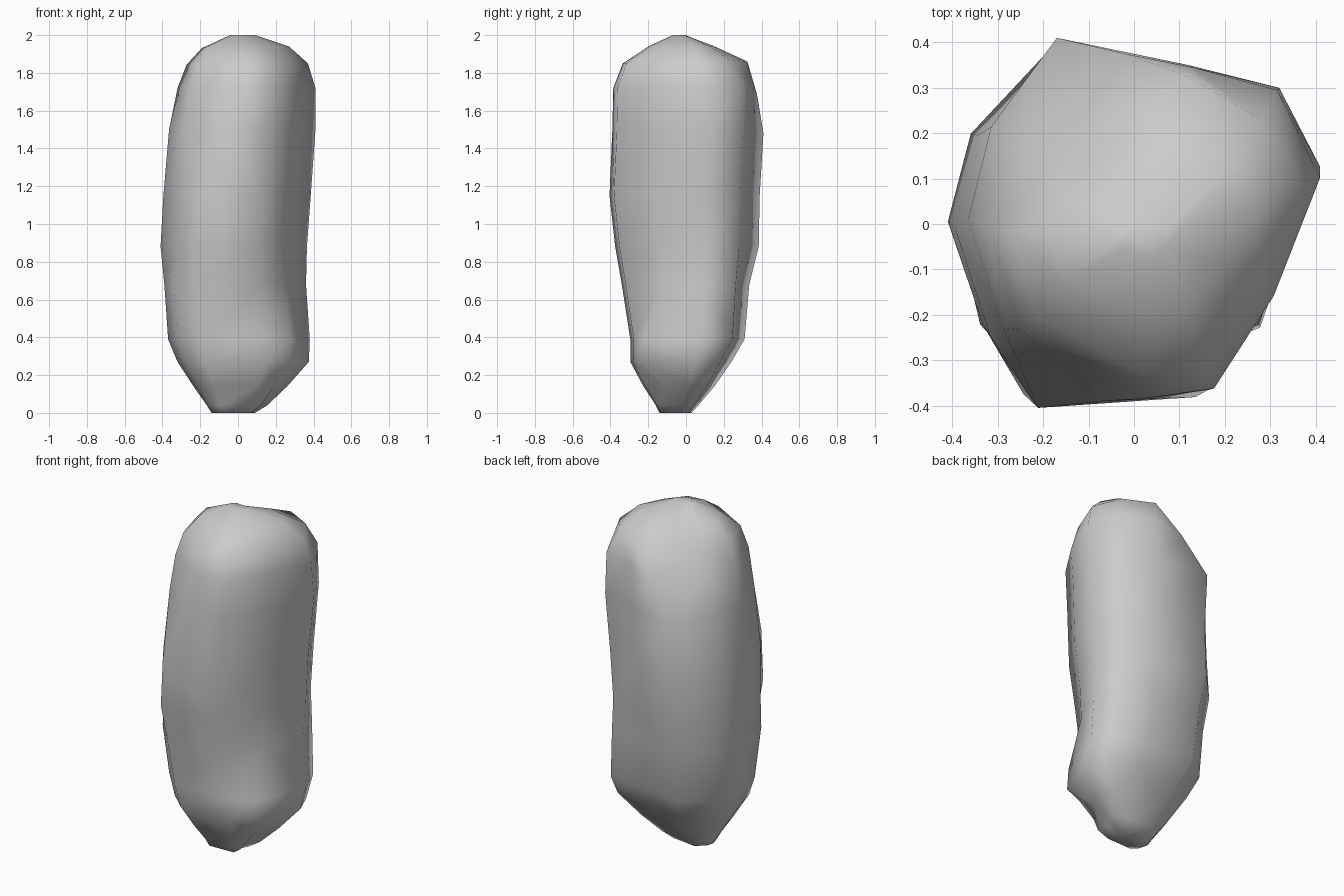
import bpy, bmesh
from mathutils import Vector

# Horizontal outline of the boulder, in a -1..1 box
OUTLINE = [(-0.42, 1.0), (0.3, 0.85), (0.78, 0.73), (1.0, 0.29), (0.72, -0.4),
           (0.36, -0.94), (-0.57, -1.0), (-0.80, -0.6), (-1.0, 0.0), (-0.87, 0.51)]

# Height, then x and y extents of each level
LEVELS = [
    (0.00, -0.14, 0.09, -0.14, 0.03),
    (0.04, -0.165, 0.155, -0.16, 0.065),
    (0.14, -0.235, 0.26, -0.225, 0.15),
    (0.27, -0.32, 0.375, -0.295, 0.24),
    (0.39, -0.37, 0.38, -0.295, 0.31),
    (0.68, -0.39, 0.36, -0.34, 0.335),
    (0.88, -0.41, 0.365, -0.375, 0.385),
    (1.15, -0.395, 0.385, -0.405, 0.39),
    (1.50, -0.365, 0.41, -0.39, 0.41),
    (1.72, -0.32, 0.41, -0.385, 0.37),
    (1.85, -0.28, 0.37, -0.335, 0.325),
    (1.94, -0.20, 0.27, -0.20, 0.18),
    (2.00, -0.04, 0.09, -0.07, 0.0),
]


def level_point(i, level):
    z, x0, x1, y0, y1 = level
    u, v = OUTLINE[i]
    if i == 6:  # the front left ridge leans to the right towards the top
        u += 0.5 * min(1, max(0, (z - 1.1) / 0.6))
    if i in (2, 7) and z < 0.8:  # fuller back right and front left low down
        u, v = u * 1.08, v * 1.08
    if i == 4 and 0.2 < z < 0.5:  # low bulge at the front right
        v = -0.75
    if i == 5 and z < 0.1:  # foot corner at the front right
        u = 0.8
    return Vector(((x0 + x1) / 2 + u * (x1 - x0) / 2,
                   (y0 + y1) / 2 + v * (y1 - y0) / 2, z))


bm = bmesh.new()
rings = [[bm.verts.new(level_point(i, lv)) for i in range(len(OUTLINE))] for lv in LEVELS]

# Sides and caps
n = len(OUTLINE)
for a, b in zip(rings, rings[1:]):
    for i in range(n):
        j = (i + 1) % n
        bm.faces.new((a[i], a[j], b[j], b[i]))
bm.faces.new(rings[0])
bm.faces.new(rings[-1])

# Broad sloping facet at the top of the back left
origin = Vector((-0.17, 0.41, 1.48))
normal = Vector((-0.130, 0.142, 0.129)).normalized()
for v in bm.verts:
    d = (v.co - origin).dot(normal)
    if d > 0:
        v.co -= normal * d

# Shoulder at the top of the back
shoulder = {(8, 0): (-0.17, 0.41, 1.48), (9, 0): (-0.02, 0.375, 1.69),
            (10, 0): (-0.02, 0.22, 1.88), (8, 1): (0.12, 0.35, 1.50),
            (9, 1): (0.13, 0.345, 1.74), (10, 1): (0.12, 0.325, 1.86),
            (8, 2): (0.32, 0.30, 1.50), (9, 2): (0.315, 0.295, 1.74),
            (10, 2): (0.28, 0.23, 1.87)}
for (level, i), co in shoulder.items():
    rings[level][i].co = co

bmesh.ops.triangulate(bm, faces=bm.faces[:])
bmesh.ops.recalc_face_normals(bm, faces=bm.faces[:])
for f in bm.faces:
    f.smooth = True

mesh = bpy.data.meshes.new("rock_pillar")
bm.to_mesh(mesh)
bm.free()
rock = bpy.data.objects.new("rock_pillar", mesh)
bpy.context.collection.objects.link(rock)
